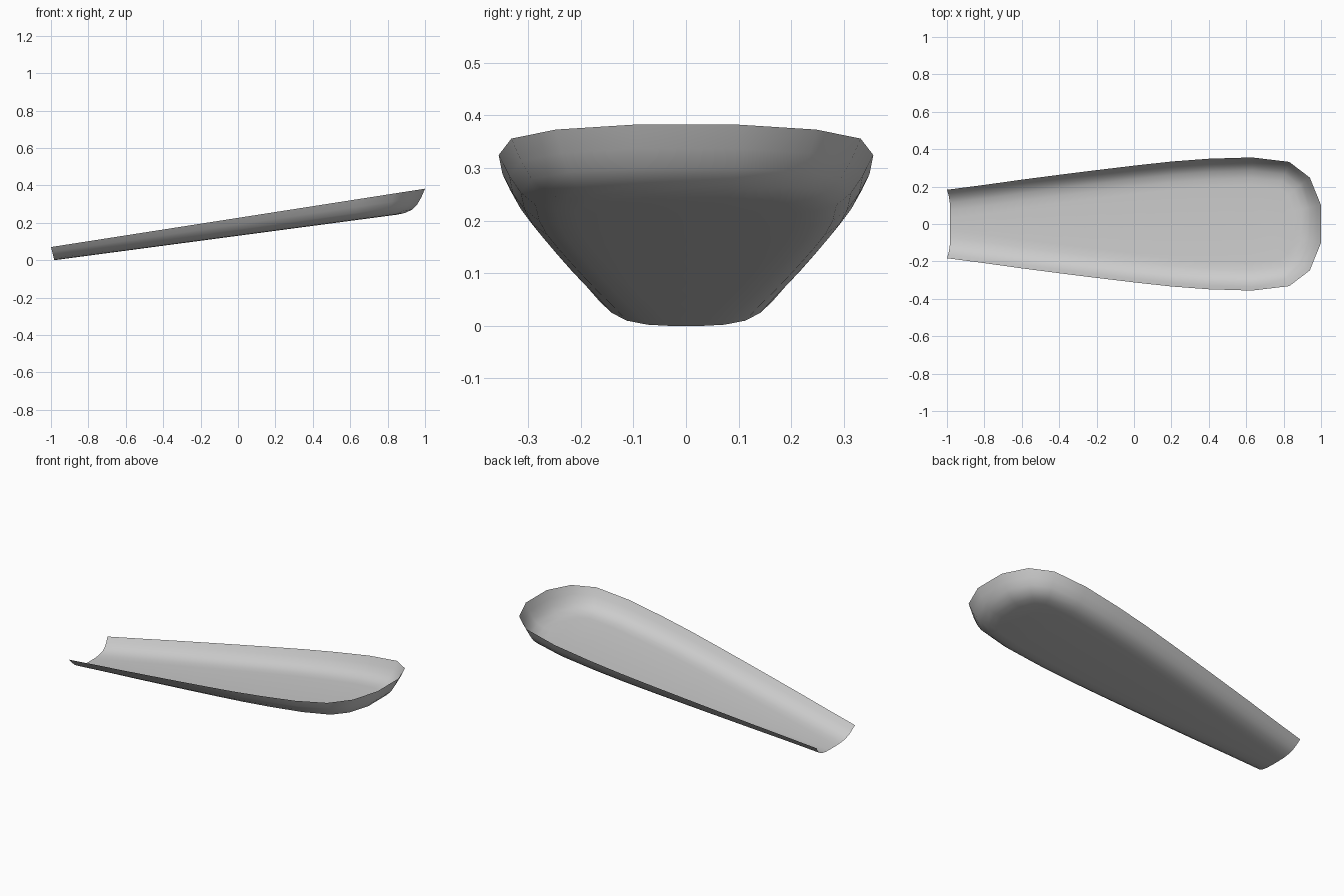
import bpy, bmesh
from mathutils import Vector

if "Cube" in bpy.data.objects:
    bpy.data.objects.remove(bpy.data.objects["Cube"])

# Half outline of the rim seen from above, open end to rounded tip
half = [(-1, .183), (-.8, .209), (-.6, .237), (-.4, .263), (-.2, .288), (0, .312),
        (.2, .334), (.4, .349), (.63, .356), (.83, .332), (.94, .248), (1, .1)]
rim = [Vector(p) for p in half] + [Vector((x, -y)) for x, y in reversed(half)]
n = len(rim)

# Wall profile: inward offset and fraction of the full depth
profile = [(0, 0), (.02, .36), (.042, .65), (.07, .86), (.11, .97), (.15, 1)]


def inward(i):
    if i == 0:
        return Vector((0, -1))
    if i == n - 1:
        return Vector((0, 1))
    a = (rim[i] - rim[i - 1]).normalized()
    b = (rim[i + 1] - rim[i]).normalized()
    t = (a + b).normalized()
    return Vector((t.y, -t.x))


bm = bmesh.new()
loops = []
for off, frac in profile:
    loop = []
    for i, p in enumerate(rim):
        q = p + inward(i) * off
        depth = (.096 + .023 * q.x) * frac
        x = q.x + depth * .12 * (1 - q.x)      # lean the open end square to the slope
        loop.append(bm.verts.new((x, q.y, .23 + .156 * x - depth)))
    loops.append(loop)

# Curved wall
for a, b in zip(loops, loops[1:]):
    for i in range(n - 1):
        bm.faces.new((a[i], a[i + 1], b[i + 1], b[i]))

# Floor strips between the two sides
inner = loops[-1]
for i in range(n // 2 - 1):
    bm.faces.new((inner[i], inner[i + 1], inner[n - 2 - i], inner[n - 1 - i]))

bmesh.ops.recalc_face_normals(bm, faces=bm.faces)
if sum(f.normal.z for f in bm.faces) < 0:
    bmesh.ops.reverse_faces(bm, faces=bm.faces)

# Stand the scoop on z = 0
low = min(v.co.z for v in bm.verts)
bmesh.ops.translate(bm, verts=bm.verts, vec=(0, 0, -low))

mesh = bpy.data.meshes.new("scoop_tray")
bm.to_mesh(mesh)
bm.free()
mesh.shade_smooth()
scoop = bpy.data.objects.new("scoop_tray", mesh)
bpy.context.collection.objects.link(scoop)
